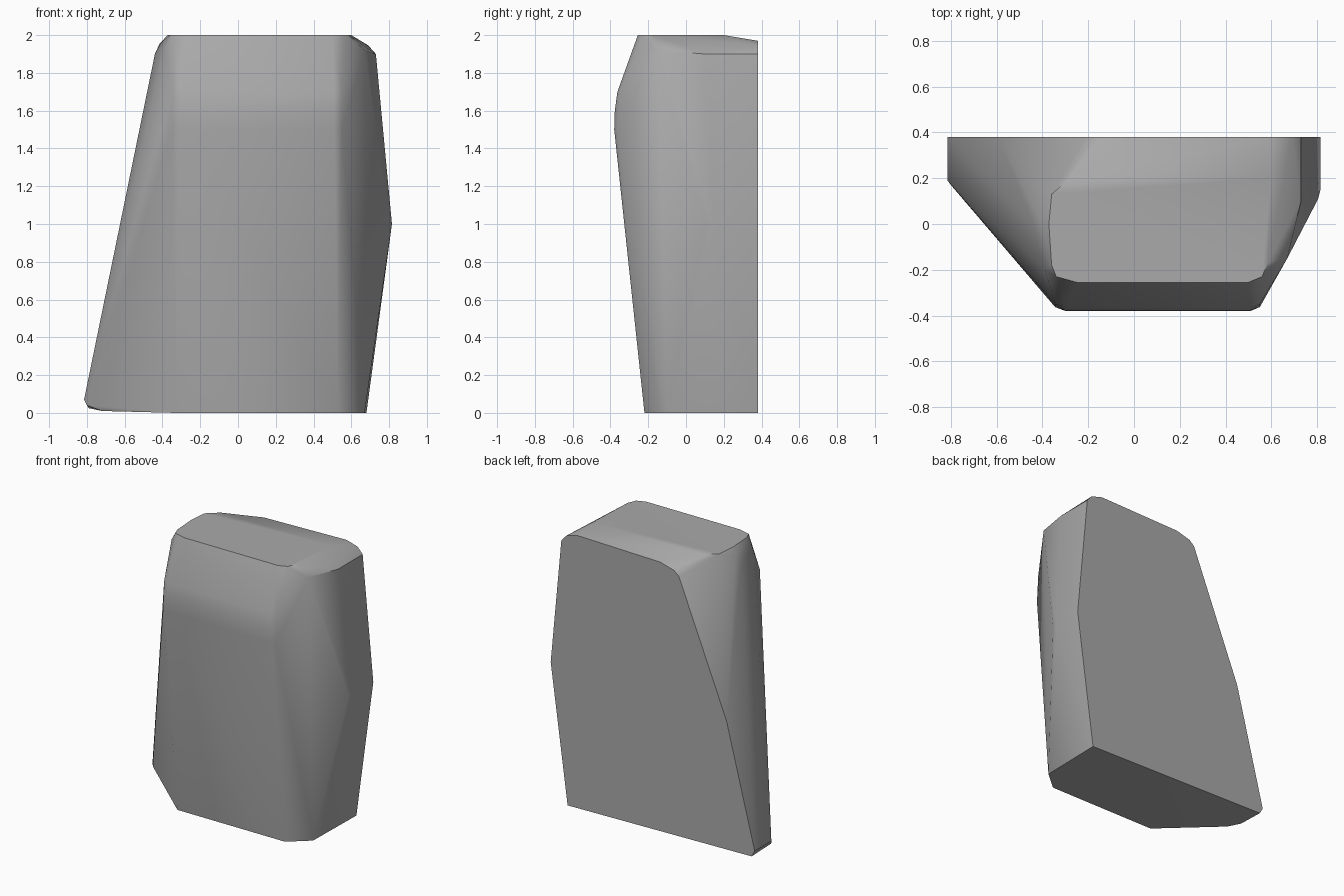
import bpy
import bmesh
import math

cube = bpy.data.objects.get("Cube")
if cube:
    bpy.data.objects.remove(cube, do_unlink=True)

stone = bpy.data.materials.new("stone grey")
stone.use_nodes = True
grey = (0.4, 0.4, 0.4, 1)
stone.diffuse_color = grey
stone.node_tree.nodes["Principled BSDF"].inputs["Base Color"].default_value = grey

BACK = 0.38

# Foot: flat base with a slightly lifted corner on the right
foot = [(-0.33, -0.22, 0), (0.53, -0.22, 0), (0.67, -0.1, 0), (0.68, BACK, 0),
        (-0.815, BACK, 0.07), (-0.815, 0.19, 0.07), (-0.8, 0.17, 0.04),
        (-0.79, BACK, 0.025), (-0.72, 0.12, 0.01)]

# Waist: side ridges
waist = [(0.815, BACK, 1), (0.815, 0.15, 1), (0.805, 0.11, 1), (-0.59, BACK, 0.95)]

# Brow: the front bulges out, then leans back towards the top
brow = [(x, y, z) for y, z in [(-0.38, 1.5), (-0.377, 1.6), (-0.363, 1.7)]
        for x in (-0.3, 0.51)]
brow += [(x, y, z) for y, z in [(-0.363, 1.5), (-0.35, 1.7)] for x in (-0.345, 0.55)]

# Shoulder: worn upper corners
shoulder = [(0.67, -0.15, 1.92), (0.73, 0.1, 1.9), (0.73, BACK, 1.9),
            (0.69, BACK, 1.945), (-0.44, 0, 1.9), (-0.415, 0.03, 1.955),
            (-0.39, -0.2, 1.93), (-0.21, BACK, 1.89), (-0.17, BACK, 1.925),
            (-0.06, BACK, 1.955), (0.6, BACK, 1.97)]

# Crown: flat top with rounded corners
crown = [(-0.25, -0.255, 2), (0.5, -0.255, 2), (0.56, -0.23, 2), (0.585, -0.17, 2),
         (0.6, 0.2, 2), (-0.28, 0.2, 2), (-0.36, 0.13, 2), (-0.372, 0, 2),
         (-0.36, -0.18, 2), (-0.34, -0.23, 2)]

# Wrap the rings in one solid shell
bm = bmesh.new()
for co in foot + waist + brow + shoulder + crown:
    bm.verts.new(co)
hull = bmesh.ops.convex_hull(bm, input=bm.verts)
spare = {v for v in hull["geom_interior"] + hull["geom_unused"]
         if isinstance(v, bmesh.types.BMVert)}
bmesh.ops.delete(bm, geom=list(spare), context="VERTS")
bmesh.ops.dissolve_limit(bm, angle_limit=math.radians(1),
                         verts=bm.verts, edges=bm.edges)
bmesh.ops.recalc_face_normals(bm, faces=bm.faces)

mesh = bpy.data.meshes.new("half_boulder")
bm.to_mesh(mesh)
bm.free()
mesh.materials.append(stone)
rock = bpy.data.objects.new("half_boulder", mesh)
bpy.context.collection.objects.link(rock)

# Soft shading with crisp main edges
bpy.ops.object.select_all(action="DESELECT")
rock.select_set(True)
bpy.context.view_layer.objects.active = rock
bpy.ops.object.shade_smooth_by_angle(angle=math.radians(35))
